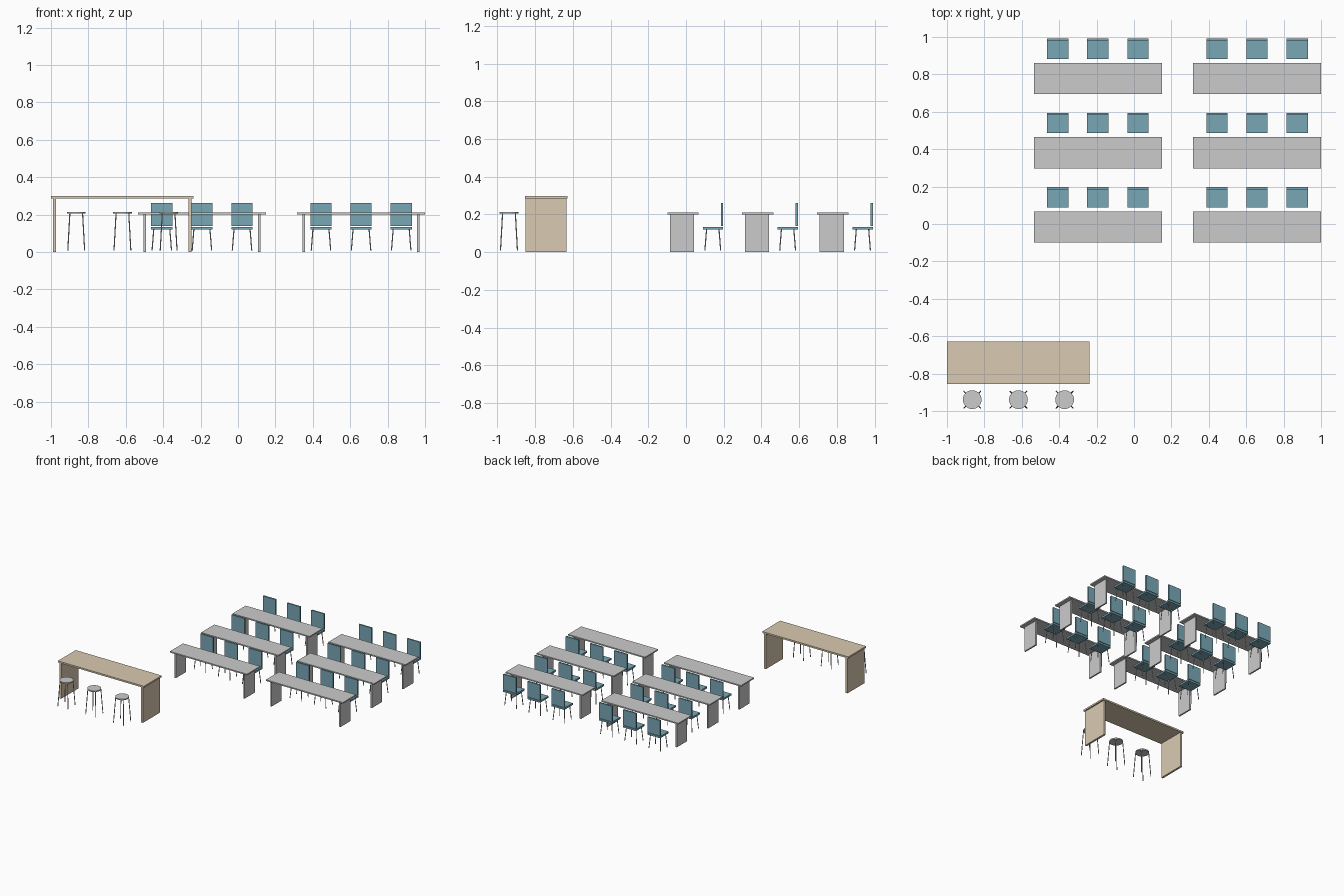
import bpy
from mathutils import Vector

if "Cube" in bpy.data.objects:
    bpy.data.objects.remove(bpy.data.objects["Cube"])


def material(name, rgb):
    m = bpy.data.materials.new(name)
    m.diffuse_color = (*rgb, 1)
    m.use_nodes = True
    m.node_tree.nodes["Principled BSDF"].inputs["Base Color"].default_value = m.diffuse_color
    return m


WOOD = material("wood", (0.70, 0.59, 0.445))
TEAL = material("teal", (0.19, 0.39, 0.47))


def finish(name, mat):
    ob = bpy.context.object
    ob.name = name
    if mat:
        ob.data.materials.append(mat)
    return ob


def box(name, x, y, z, mat=None):
    """Box from (min, max) pairs."""
    bpy.ops.mesh.primitive_cube_add(size=1, location=[(a + b) / 2 for a, b in (x, y, z)])
    ob = bpy.context.object
    ob.scale = [b - a for a, b in (x, y, z)]
    bpy.ops.object.transform_apply(location=False, rotation=False)
    return finish(name, mat)


def rod(name, a, b, r, sides=8):
    """Cylinder between two points."""
    a, b = Vector(a), Vector(b)
    d = b - a
    bpy.ops.mesh.primitive_cylinder_add(
        vertices=sides, radius=r, depth=d.length, location=(a + b) / 2,
        rotation=d.to_track_quat('Z', 'Y').to_euler())
    bpy.ops.object.shade_smooth_by_angle()
    return finish(name, None)


def splayed_legs(name, cx, cy, top, bottom, z_top):
    """Four slim legs, wider apart at the floor."""
    for sx in (-1, 1):
        for sy in (-1, 1):
            rod(name, (cx + sx * bottom[0], cy + sy * bottom[1], 0.008),
                (cx + sx * top[0], cy + sy * top[1], z_top), 0.003)


def desk(cx, cy):
    box("desk_top", (cx - 0.342, cx + 0.342), (cy - 0.083, cy + 0.083), (0.2, 0.21))
    for s in (-1, 1):
        x = cx + s * 0.306
        box("desk_side_panel", (x - 0.006, x + 0.006), (cy - 0.069, cy + 0.059), (0, 0.2))


def chair(cx, cy):
    x = (cx - 0.057, cx + 0.057)
    box("chair_seat", x, (cy - 0.054, cy + 0.054), (0.12, 0.134), TEAL)
    box("chair_back", x, (cy + 0.042, cy + 0.054), (0.138, 0.262), TEAL)
    splayed_legs("chair_leg", cx, cy - 0.001, (0.043, 0.033), (0.052, 0.042), 0.121)


def stool(cx, cy):
    rod("stool_seat", (cx, cy, 0.205), (cx, cy, 0.214), 0.05, 32)
    splayed_legs("stool_leg", cx, cy, (0.034, 0.034), (0.045, 0.045), 0.206)


# Two columns by three rows of desks, three chairs each
for cx in (-0.193, 0.658):
    for row in range(3):
        y = 0.397 * row
        desk(cx, y - 0.016)
        for i in (-1, 0, 1):
            chair(cx + i * 0.2145, y + 0.143)

# Large wooden table with three stools
box("table_top", (-1, -0.237), (-0.855, -0.629), (0.285, 0.298), WOOD)
for x in (-0.981, -0.256):
    box("table_side_panel", (x - 0.008, x + 0.008), (-0.851, -0.635), (0, 0.285), WOOD)
for i in (-1, 0, 1):
    stool(-0.618 + i * 0.247, -0.939)
